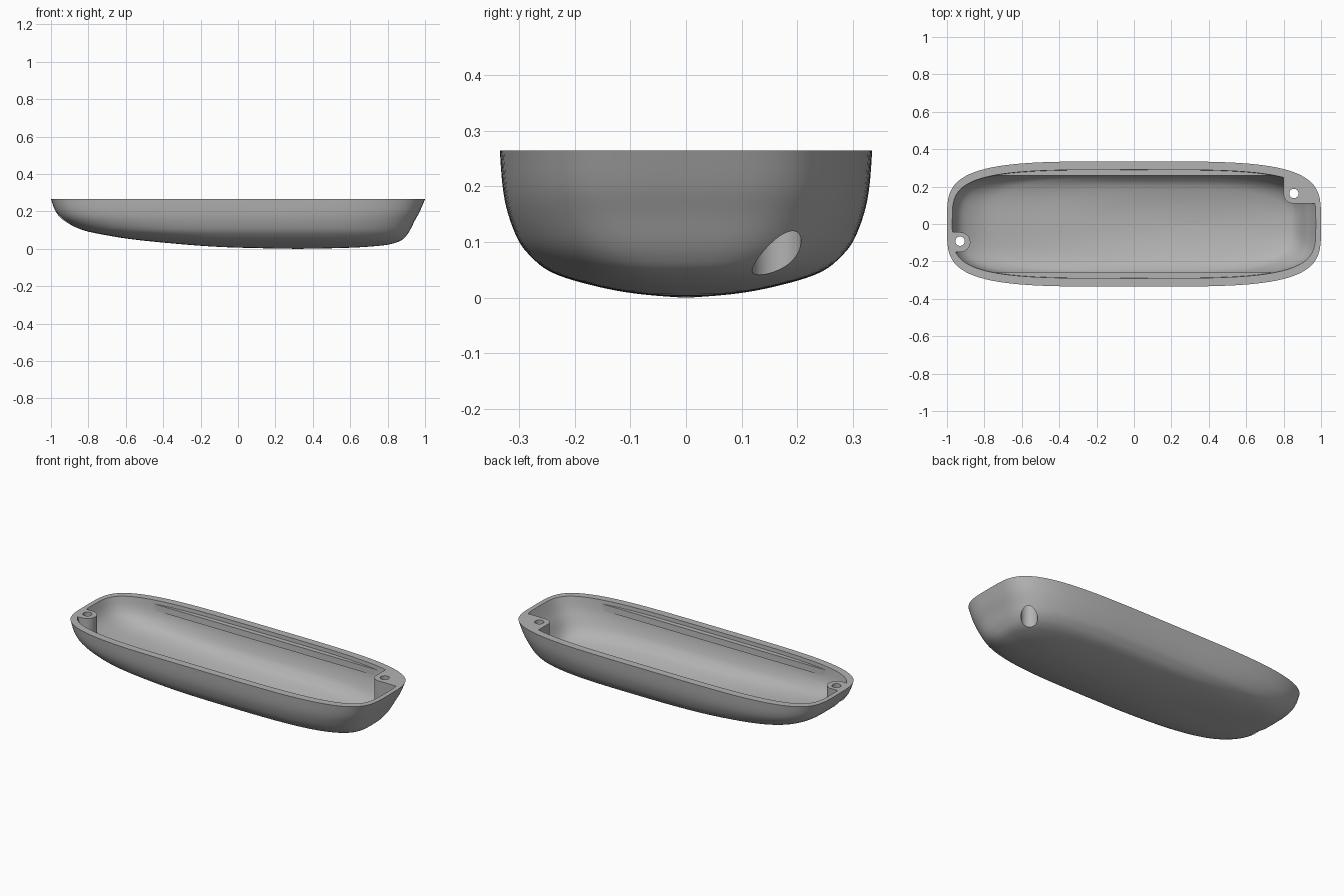
import bpy, bmesh, math

if "Cube" in bpy.data.objects:
    bpy.data.objects.remove(bpy.data.objects["Cube"])

TOP = 0.265
SEG = 128
# horizontal slices: z, left x, right x, half width, squareness
SLICES = [(0.0, 0.30, 0.34, 0.004, 2.2), (0.004, 0.08, 0.55, 0.06, 2.3),
          (0.010, -0.10, 0.68, 0.11, 2.5), (0.020, -0.25, 0.79, 0.16, 2.7),
          (0.035, -0.42, 0.85, 0.215, 3.0), (0.05, -0.56, 0.88, 0.25, 3.2),
          (0.07, -0.69, 0.90, 0.275, 3.5), (0.10, -0.83, 0.92, 0.30, 3.7),
          (0.15, -0.93, 0.945, 0.32, 3.9), (0.20, -0.975, 0.972, 0.33, 4.0),
          (TOP, -1.0, 1.0, 0.335, 4.0)]

grey = bpy.data.materials.new("grey plastic")
grey.diffuse_color = (0.45, 0.45, 0.45, 1)
grey.use_nodes = True
grey.node_tree.nodes["Principled BSDF"].inputs["Base Color"].default_value = grey.diffuse_color


def refine(rows, steps=4):
    """Smooth curve through the slices."""
    out = []
    for i in range(len(rows) - 1):
        p0, p1, p2, p3 = (rows[max(0, min(len(rows) - 1, i + k))] for k in (-1, 0, 1, 2))
        for s in range(steps):
            t = s / steps
            out.append(tuple(0.5 * (2 * b + (c - a) * t + (2 * a - 5 * b + 4 * c - d) * t * t
                                    + (3 * b - a - 3 * c + d) * t ** 3)
                             for a, b, c, d in zip(p0, p1, p2, p3)))
    return out + [rows[-1]]


def make_object(name, bm):
    bmesh.ops.recalc_face_normals(bm, faces=bm.faces[:])
    me = bpy.data.meshes.new(name)
    bm.to_mesh(me)
    bm.free()
    me.materials.append(grey)
    ob = bpy.data.objects.new(name, me)
    bpy.context.collection.objects.link(ob)
    return ob


def loft(name, rows):
    """Closed solid through superellipse outlines."""
    bm = bmesh.new()
    rings = []
    for z, xl, xr, w, n in rows:
        ring = []
        for k in range(SEG):
            a = 2 * math.pi * k / SEG
            c, s = math.cos(a), math.sin(a)
            x = math.copysign(abs(c) ** (2 / n), c)
            y = math.copysign(abs(s) ** (2 / n), s)
            ring.append(bm.verts.new(((xl + xr) / 2 + x * (xr - xl) / 2, y * w, z)))
        rings.append(ring)
    for r0, r1 in zip(rings, rings[1:]):
        for k in range(SEG):
            j = (k + 1) % SEG
            bm.faces.new((r0[k], r0[j], r1[j], r1[k]))
    bm.faces.new(rings[0])
    bm.faces.new(rings[-1])
    return make_object(name, bm)


def prism(name, points, z0, z1):
    bm = bmesh.new()
    low = [bm.verts.new((x, y, z0)) for x, y in points]
    high = [bm.verts.new((x, y, z1)) for x, y in points]
    bm.faces.new(low)
    bm.faces.new(high)
    for k in range(len(points)):
        j = (k + 1) % len(points)
        bm.faces.new((low[k], low[j], high[j], high[k]))
    return make_object(name, bm)


def arc(cx, cy, r, a0, a1, n):
    return [(cx + r * math.cos(math.radians(a0 + (a1 - a0) * k / n)),
             cy + r * math.sin(math.radians(a0 + (a1 - a0) * k / n))) for k in range(n + 1)]


def subtract(target, cutter):
    mod = target.modifiers.new("cut", 'BOOLEAN')
    mod.operation = 'DIFFERENCE'
    mod.solver = 'EXACT'
    mod.object = cutter
    bpy.context.view_layer.objects.active = target
    bpy.ops.object.modifier_apply(modifier=mod.name)
    bpy.data.objects.remove(cutter)


# outer hull and the hollow inside it
tray = loft("tray_shell", refine(SLICES))
inner = [(z * (TOP - 0.02) / TOP + 0.02, (xl + xr) / 2 - (xr - xl) / 2 * 0.972,
          (xl + xr) / 2 + (xr - xl) / 2 * 0.972, w * 0.866, n) for z, xl, xr, w, n in refine(SLICES)]
inner.append((TOP + 0.05,) + inner[-1][1:])
cavity = loft("cavity", inner)

# screw bosses left standing in the hollow
subtract(cavity, prism("corner_boss", arc(0.85, 0.16, 0.05, 180, 270, 12)
                       + [(1.1, 0.11), (1.1, 0.4), (0.80, 0.4)], -0.1, 0.4))
subtract(cavity, prism("end_boss", [(-1.1, -0.15)] + arc(-0.928, -0.097, 0.053, -90, 90, 24)
                       + [(-1.1, -0.044)], -0.1, 0.4))

# long rails along both inner sides
for side in (-1, 1):
    subtract(cavity, prism("rail", [(-0.83, side * 0.26), (0.78, side * 0.26),
                                    (0.78, side * 0.4), (-0.83, side * 0.4)], 0.205, 0.243))
subtract(tray, cavity)

# screw holes with wide bores from below
for x, y in ((0.855, 0.163), (-0.93, -0.092)):
    subtract(tray, prism("bore", arc(x, y, 0.044, 0, 352.5, 47), -0.1, 0.20))
    subtract(tray, prism("hole", arc(x, y, 0.025, 0, 348.75, 31), -0.1, 0.4))

bpy.ops.object.select_all(action='DESELECT')
tray.select_set(True)
bpy.context.view_layer.objects.active = tray
bpy.ops.object.shade_smooth_by_angle(angle=math.radians(30))
